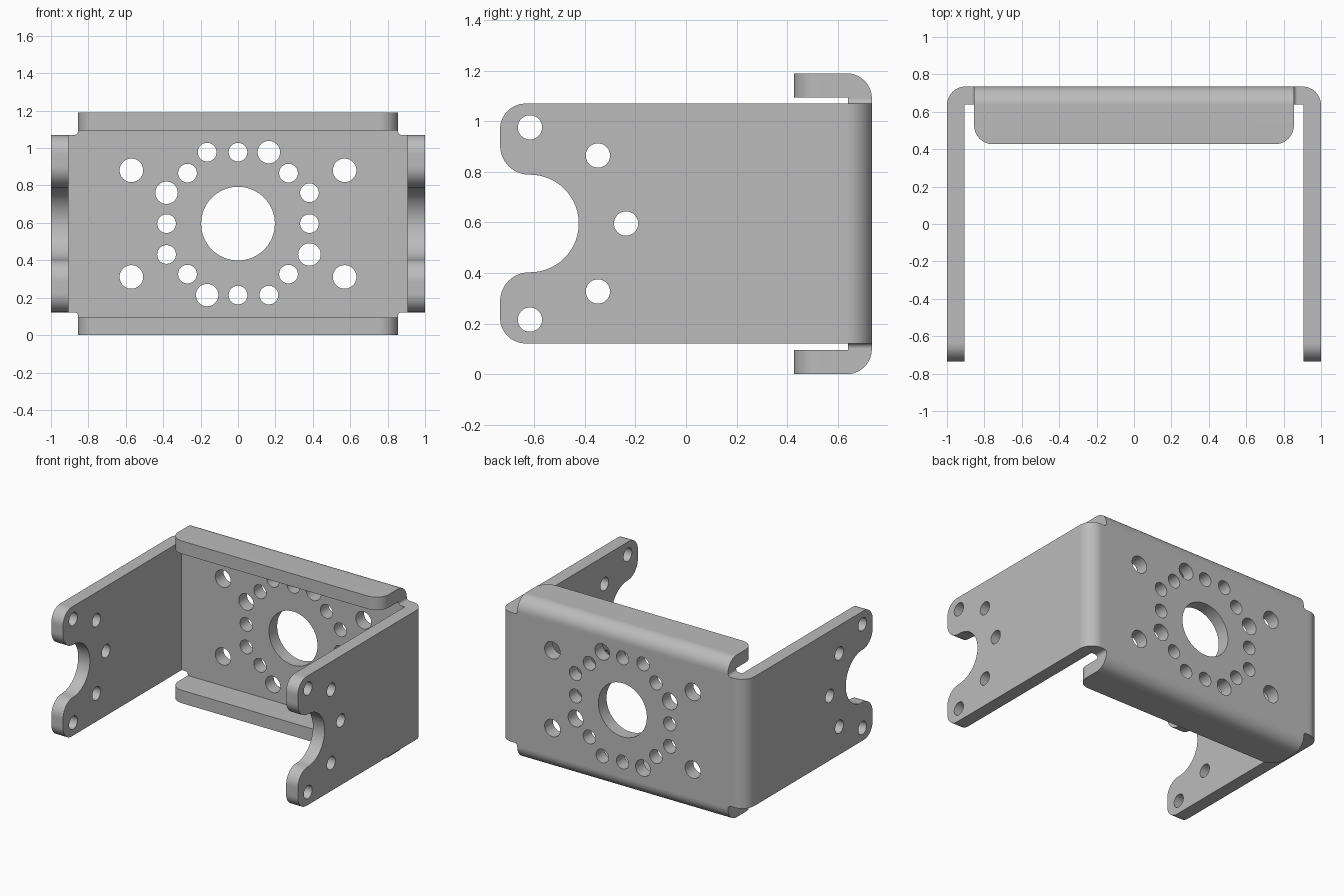
import bpy, bmesh
from math import sin, cos, pi
from mathutils import Vector

if "Cube" in bpy.data.objects:
    bpy.data.objects.remove(bpy.data.objects["Cube"], do_unlink=True)

metal = bpy.data.materials.new("grey metal")
metal.use_nodes = True
grey = (0.5, 0.5, 0.5, 1)
metal.diffuse_color = grey
metal.node_tree.nodes["Principled BSDF"].inputs["Base Color"].default_value = grey

MID = 0.596          # height of the hole pattern
BACK, INNER = 0.735, 0.64
LOW, HIGH = 0.122, 1.07
TOP = 1.19


def rounded(corners, steps=10):
    """Outline with right-angled corners (u, v, radius) rounded off."""
    out = []
    for i, (u, v, r) in enumerate(corners):
        p = Vector((u, v))
        before = (Vector(corners[i - 1][:2]) - p).normalized()
        after = (Vector(corners[(i + 1) % len(corners)][:2]) - p).normalized()
        if r == 0:
            out.append(p)
            continue
        centre = p + (before + after) * r
        for k in range(steps + 1):
            a = k / steps * pi / 2
            out.append(centre - after * r * cos(a) - before * r * sin(a))
    return out


def circle(u, v, r, n=40):
    return [Vector((u + r * cos(2 * pi * k / n), v + r * sin(2 * pi * k / n)))
            for k in range(n)]


def prism(name, outlines, axis, lo, hi):
    """Extrude outlines along an axis (0 = x, 1 = y, 2 = z)."""
    bm = bmesh.new()
    for outline in outlines:
        rings = []
        for t in (lo, hi):
            ring = []
            for p in outline:
                co = list(p)
                co.insert(axis, t)
                ring.append(bm.verts.new(co))
            rings.append(ring)
            bm.faces.new(ring)
        a, b = rings
        for i in range(len(a)):
            bm.faces.new((a[i - 1], a[i], b[i], b[i - 1]))
    bmesh.ops.remove_doubles(bm, verts=bm.verts, dist=1e-5)
    bmesh.ops.recalc_face_normals(bm, faces=bm.faces)
    mesh = bpy.data.meshes.new(name)
    bm.to_mesh(mesh)
    bm.free()
    mesh.materials.append(metal)
    obj = bpy.data.objects.new(name, mesh)
    bpy.context.collection.objects.link(obj)
    return obj


def combine(obj, other, operation):
    """Apply a boolean and discard the helper."""
    bpy.context.view_layer.objects.active = obj
    mod = obj.modifiers.new(operation, 'BOOLEAN')
    mod.operation, mod.solver, mod.object = operation, 'EXACT', other
    bpy.ops.object.modifier_apply(modifier=mod.name)
    bpy.data.objects.remove(other, do_unlink=True)


# U-shaped body: two arms and the back, trimmed to the arm outline
body = prism("bracket", [rounded([
    (-1, -0.8, 0), (-1, BACK, 0.1), (1, BACK, 0.1), (1, -0.8, 0),
    (0.905, -0.8, 0), (0.905, INNER, 0), (-0.905, INNER, 0), (-0.905, -0.8, 0)])],
    2, -0.1, 1.3)
NOTCH = 0.193
arm_outline = rounded([
    (0.8, LOW, 0), (-BACK, LOW, 0.1), (-BACK, MID - NOTCH, 0.115),
    (-0.617 + NOTCH, MID - NOTCH, NOTCH), (-0.617 + NOTCH, MID + NOTCH, NOTCH),
    (-BACK, MID + NOTCH, 0.115), (-BACK, HIGH, 0.1), (0.8, HIGH, 0)], 14)
combine(body, prism("arm_trim", [arm_outline], 0, -1.2, 1.2), 'INTERSECT')

# Top and bottom flanges with rounded front corners
flanges = prism("flanges", [rounded([
    (BACK, 0, 0.1), (BACK, TOP, 0.1), (0.35, TOP, 0), (0.35, TOP - 0.095, 0),
    (INNER, TOP - 0.095, 0), (INNER, 0.095, 0), (0.35, 0.095, 0), (0.35, 0, 0)])],
    0, -1, 1)
plan = rounded([(-0.855, 0.427, 0.1), (0.855, 0.427, 0.1),
                (0.855, 0.8, 0), (-0.855, 0.8, 0)])
combine(flanges, prism("flange_trim", [plan], 2, -0.1, 1.3), 'INTERSECT')
combine(body, flanges, 'UNION')

# Small fillets where the flanges meet the back
fillets = []
for s in (-1, 1):
    for z, d in ((LOW, -1), (HIGH, 1)):
        arc = [Vector((s * (0.875 - 0.02 * sin(a)), z + d * (0.02 - 0.02 * cos(a))))
               for a in (k * pi / 12 for k in range(7))]
        fillets.append(arc + [Vector((s * 0.84, z + d * 0.02)),
                              Vector((s * 0.84, z - d * 0.02)),
                              Vector((s * 0.875, z - d * 0.02))])
combine(body, prism("fillets", fillets, 1, INNER, BACK), 'UNION')

# Holes in the back: centre bore, ring pattern and four corner holes
holes = [circle(0, MID, 0.197, 64)]
for u, v, r in ((0.165, 0.382, 0.06), (-0.165, 0.382, 0.05),
                (0, 0.382, 0.05), (0.27, 0.27, 0.05)):
    for turn in range(4):
        holes.append(circle(u, MID + v, r))
        u, v = -v, u
for u in (-0.57, 0.57):
    for v in (-0.285, 0.285):
        holes.append(circle(u, MID + v, 0.063))
combine(body, prism("back_holes", holes, 1, 0.5, 0.9), 'DIFFERENCE')

# Holes in both arms, on a half ring around the notch
arm_holes = [circle(-0.617 + 0.38 * cos(k * pi / 4), MID + 0.38 * sin(k * pi / 4), 0.048)
             for k in range(-2, 3)]
combine(body, prism("arm_holes", arm_holes, 0, -1.2, 1.2), 'DIFFERENCE')

# Smooth bends, flat panels
bpy.ops.object.select_all(action='DESELECT')
body.select_set(True)
bpy.context.view_layer.objects.active = body
bpy.ops.object.shade_smooth_by_angle(angle=pi / 6)
weighted = body.modifiers.new("flat panels", 'WEIGHTED_NORMAL')
weighted.keep_sharp = True
